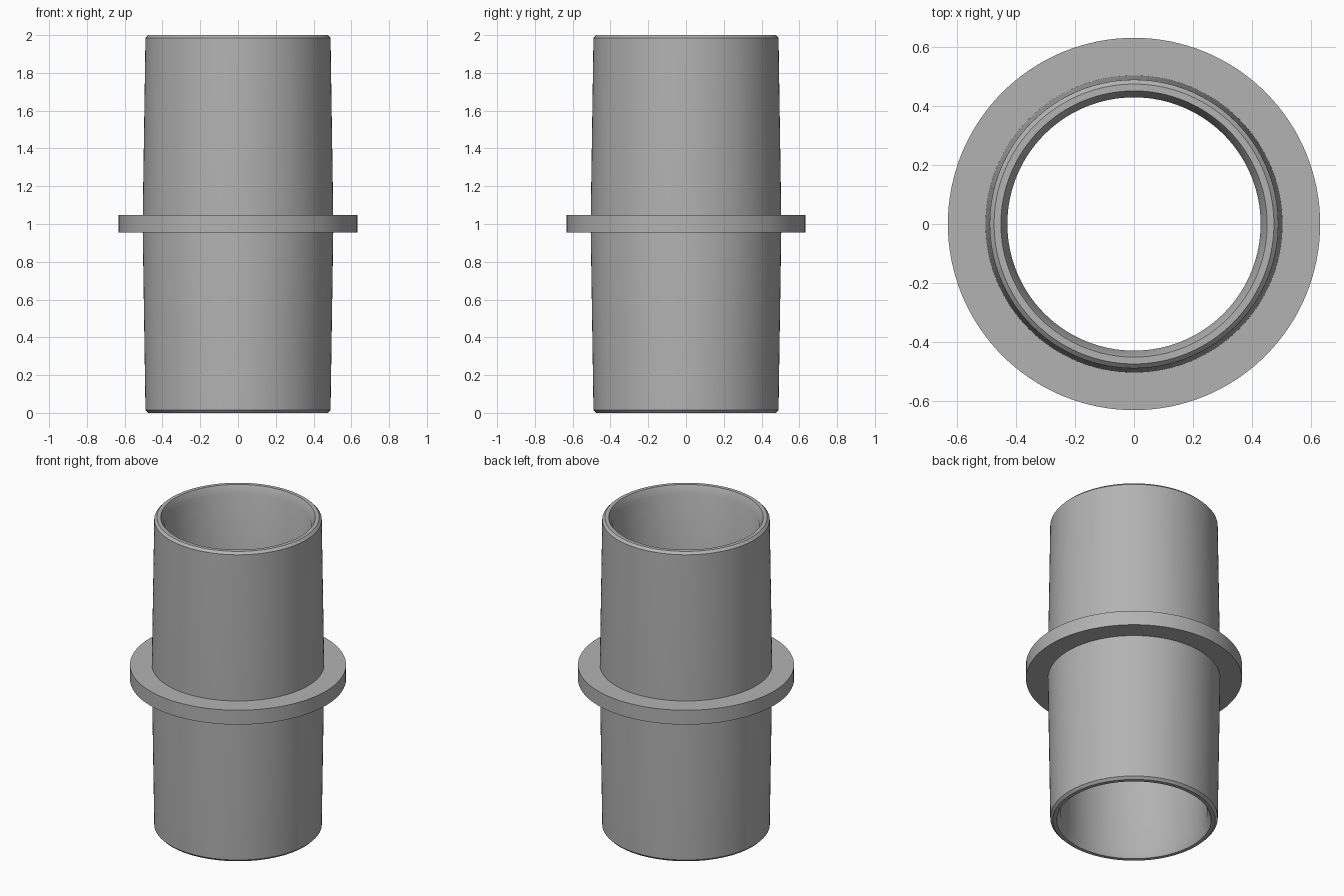
import bpy
import bmesh
import math

cube = bpy.data.objects.get("Cube")
if cube:
    bpy.data.objects.remove(cube, do_unlink=True)

SEGMENTS = 128

grey = bpy.data.materials.new("plain_grey")
grey.use_nodes = True
colour = (0.45, 0.45, 0.45, 1)
grey.diffuse_color = colour
grey.node_tree.nodes["Principled BSDF"].inputs["Base Color"].default_value = colour


def lathe(name, profile):
    """Revolve a closed (radius, height) profile around the z axis."""
    bm = bmesh.new()
    rings = []
    for i in range(SEGMENTS):
        a = math.tau * i / SEGMENTS
        rings.append([bm.verts.new((r * math.cos(a), r * math.sin(a), z)) for r, z in profile])
    n = len(profile)
    for i in range(SEGMENTS):
        here, there = rings[i], rings[(i + 1) % SEGMENTS]
        for j in range(n):
            k = (j + 1) % n
            bm.faces.new((here[j], there[j], there[k], here[k]))
    bmesh.ops.recalc_face_normals(bm, faces=bm.faces)
    mesh = bpy.data.meshes.new(name)
    bm.to_mesh(mesh)
    bm.free()
    mesh.materials.append(grey)
    obj = bpy.data.objects.new(name, mesh)
    bpy.context.collection.objects.link(obj)
    bpy.ops.object.select_all(action="DESELECT")
    obj.select_set(True)
    bpy.context.view_layer.objects.active = obj
    bpy.ops.object.shade_smooth_by_angle(angle=math.radians(30))
    return obj


# Upper half of the sleeve wall: tapered outside, chamfered rim, flared bore
upper = [(0.505, 1.0), (0.49, 1.985), (0.475, 2.0), (0.452, 2.0), (0.43, 1.95), (0.43, 1.0)]
# The lower half mirrors the upper one about the mid height
lower = [(r, 2 - z) for r, z in reversed(upper[1:-1])]
lathe("tube_sleeve", upper + lower)

# Flat collar around the middle
lathe("middle_flange", [(0.49, 0.955), (0.632, 0.955), (0.632, 1.048), (0.49, 1.048)])
